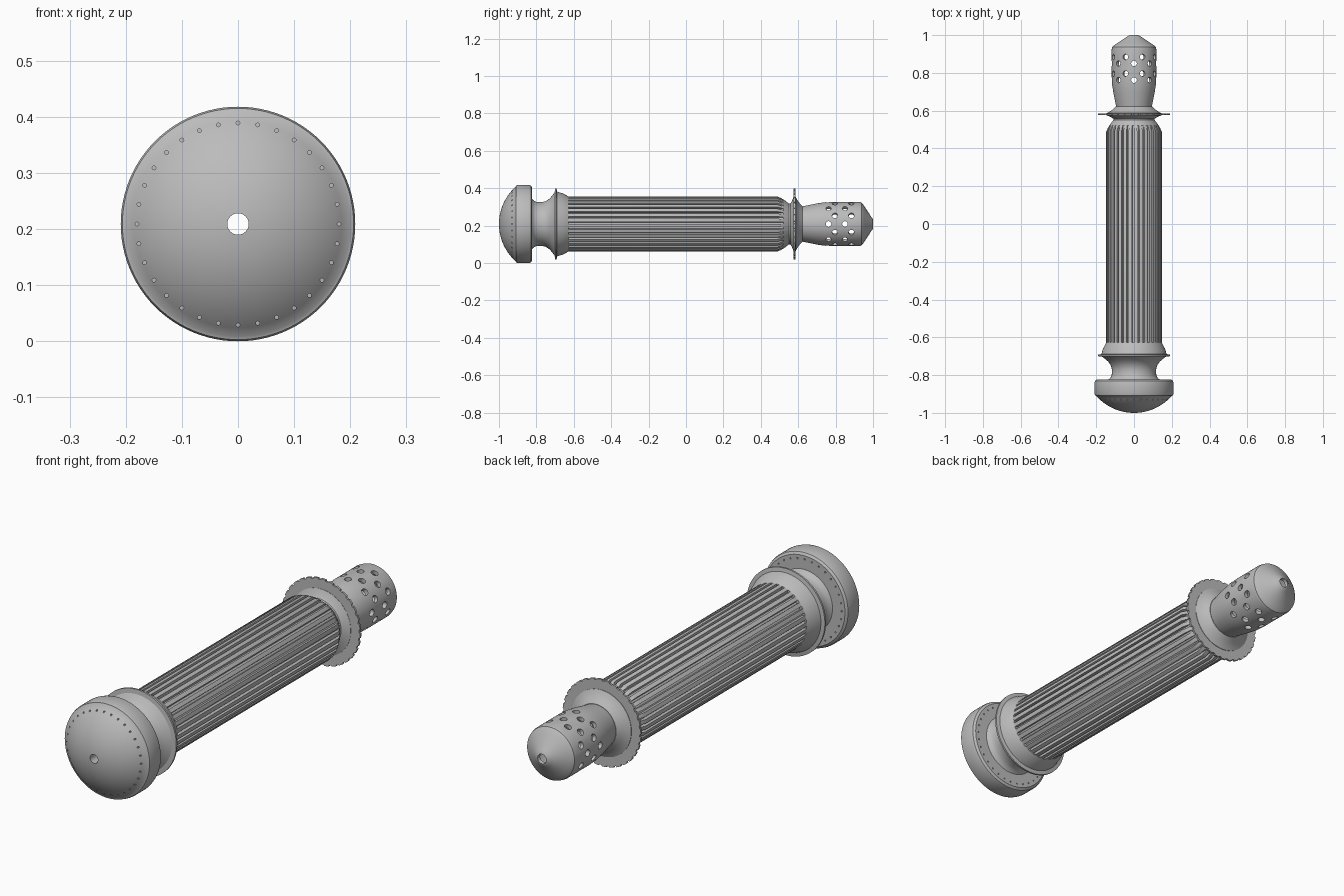
import bpy, bmesh, math
from mathutils import Matrix, Vector

cube = bpy.data.objects.get("Cube")
if cube:
    bpy.data.objects.remove(cube, do_unlink=True)

AXIS_Z = 0.209   # height of the long axis
BORE = 0.019     # radius of the hole along the axis
TEETH = 32
EVEN = [i / 3 for i in range(3)]

metal = bpy.data.materials.new("Grey metal")
metal.use_nodes = True
grey = (0.5, 0.5, 0.5, 1)
metal.diffuse_color = grey
metal.node_tree.nodes["Principled BSDF"].inputs["Base Color"].default_value = grey


def on_axis(angle, radius, y):
    return Vector((radius * math.sin(angle), y, AXIS_Z + radius * math.cos(angle)))


def new_object(name, bm):
    bmesh.ops.recalc_face_normals(bm, faces=bm.faces)
    mesh = bpy.data.meshes.new(name)
    bm.to_mesh(mesh)
    bm.free()
    mesh.materials.append(metal)
    obj = bpy.data.objects.new(name, mesh)
    bpy.context.collection.objects.link(obj)
    return obj


def lathe(name, profile, steps=EVEN, floor=None):
    """Turn a closed (y, radius) profile; floor(y, r) gives the groove radius.

    steps are fractions of one tooth pitch; the last two lie in the groove.
    """
    bm = bmesh.new()
    rings = []
    for y, r in profile:
        ring = []
        for tooth in range(TEETH):
            for i, f in enumerate(steps):
                radius = floor(y, r) if floor and i >= len(steps) - 2 else r
                angle = math.tau * (tooth + f) / TEETH
                ring.append(bm.verts.new(on_axis(angle, radius, y)))
        rings.append(ring)
    n = len(rings[0])
    for a, b in zip(rings, rings[1:] + rings[:1]):
        for i in range(n):
            j = (i + 1) % n
            bm.faces.new((a[i], a[j], b[j], b[i]))
    bmesh.ops.remove_doubles(bm, verts=bm.verts, dist=1e-6)
    return new_object(name, bm)


def drill(target, holes, sides):
    """Cut (centre, direction, radius, length) holes out of the target."""
    bm = bmesh.new()
    for centre, direction, radius, length in holes:
        turn = Vector((0, 0, 1)).rotation_difference(direction).to_matrix().to_4x4()
        bmesh.ops.create_cone(bm, cap_ends=True, segments=sides, radius1=radius,
                              radius2=radius, depth=length,
                              matrix=Matrix.Translation(centre) @ turn)
    cutter = new_object("drill_cutter", bm)
    cutter.hide_render = True
    mod = target.modifiers.new("holes", "BOOLEAN")
    mod.operation = "DIFFERENCE"
    mod.solver = "EXACT"
    mod.object = cutter
    bpy.context.view_layer.objects.active = target
    bpy.ops.object.modifier_apply(modifier=mod.name)
    bpy.data.objects.remove(cutter, do_unlink=True)


# Domed pommel with a ring of pin holes
dome_r = 0.267
dome = []
for i in range(13):
    r = BORE + (0.2 - BORE) * i / 12
    dome.append((-1 + dome_r - math.sqrt(dome_r ** 2 - r * r), r))
pommel = lathe("pommel", dome + [
    (-0.908, 0.206), (-0.898, 0.209), (-0.84, 0.209), (-0.83, 0.206),
    (-0.823, 0.196), (-0.823, BORE)])
drill(pommel, [(on_axis(math.tau * i / TEETH, 0.18, -0.88), Vector((0, 1, 0)), 0.0035, 0.3)
               for i in range(TEETH)], 8)

# Waisted neck flaring to the front flange
neck = lathe("neck_and_front_flange", [
    (-0.825, BORE), (-0.825, 0.138), (-0.815, 0.125), (-0.8, 0.118), (-0.77, 0.117),
    (-0.75, 0.122), (-0.73, 0.135), (-0.715, 0.152), (-0.702, 0.17), (-0.7, 0.19),
    (-0.692, 0.19), (-0.689, 0.173), (-0.66, 0.164), (-0.635, 0.151), (-0.628, 0.147),
    (-0.628, BORE)])

# Fluted barrel, the flutes running out into the rear chamfer
FLOOR = 0.131
barrel = lathe("fluted_barrel", [
    (-0.63, BORE), (-0.63, 0.147), (0.49, 0.147), (0.505, 0.14), (0.522, FLOOR),
    (0.552, 0.108), (0.552, BORE)],
    steps=[0, 0.3, 0.6, 0.64, 0.96], floor=lambda y, r: min(r, FLOOR))

# Rear collar and its notched flange
collar = lathe("rear_collar", [
    (0.55, BORE), (0.55, 0.108), (0.558, 0.11), (0.566, 0.122), (0.575, 0.145),
    (0.587, 0.145), (0.594, 0.13), (0.607, 0.112), (0.622, 0.096), (0.622, BORE)])
flange = lathe("notched_flange", [
    (0.576, 0.1), (0.576, 0.19), (0.585, 0.19), (0.585, 0.1)],
    steps=[0, 0.3, 0.6, 0.64, 0.96],
    floor=lambda y, r: 0.185 if r > 0.15 else r)

# Hollow end cap with staggered vent holes
cap = lathe("vented_end_cap", [
    (0.62, 0.094), (0.66, 0.102), (0.7, 0.11), (0.74, 0.116), (0.78, 0.118),
    (0.925, 0.118), (0.938, 0.115), (0.946, 0.106), (0.955, 0.092), (0.983, 0.05),
    (0.992, 0.036), (0.998, 0.028), (1, 0.021), (0.985, BORE), (0.93, 0.09),
    (0.915, 0.1), (0.74, 0.1), (0.62, 0.08)])
vents = []
for i in range(16):
    angle = math.tau * i / 16
    for y in (0.762, 0.85):
        y += 0.034 * (i % 2)
        vents.append((on_axis(angle, 0.11, y), on_axis(angle, 1, 0) - Vector((0, 0, AXIS_Z)),
                      0.015, 0.05))
drill(cap, vents, 16)

# Smooth shading with crisp edges
bpy.ops.object.select_all(action="DESELECT")
for obj in (pommel, neck, barrel, collar, flange, cap):
    obj.select_set(True)
bpy.context.view_layer.objects.active = pommel
bpy.ops.object.shade_smooth_by_angle(angle=math.radians(30))
